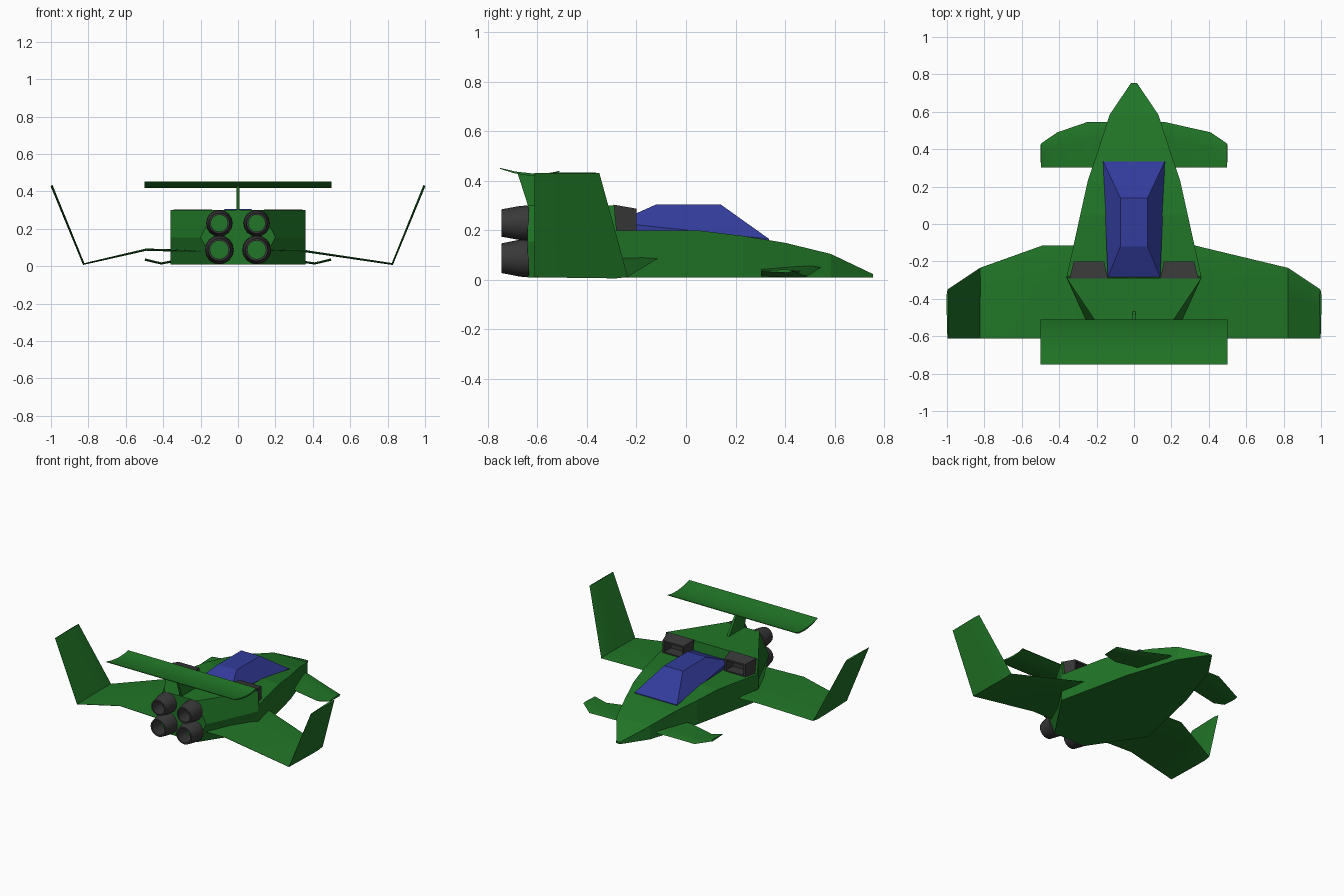
import bpy, bmesh, math
from mathutils import Vector

if "Cube" in bpy.data.objects:
    bpy.data.objects.remove(bpy.data.objects["Cube"])


def material(name, rgb):
    m = bpy.data.materials.new(name)
    m.diffuse_color = (*rgb, 1)
    m.use_nodes = True
    m.node_tree.nodes["Principled BSDF"].inputs["Base Color"].default_value = m.diffuse_color
    return m


GREEN = material("green_paint", (0.015, 0.18, 0.02))
BLUE = material("blue_glass", (0.033, 0.045, 0.33))
DARK = material("dark_metal", (0.04, 0.04, 0.04))


def loft(name, rings, mat, caps=(True, True), loop=False, smooth=None):
    """Skin a list of equal-length point rings into one mesh object."""
    bm = bmesh.new()
    vs = [[bm.verts.new(p) for p in r] for r in rings]
    n = len(rings[0])
    pairs = list(zip(vs, vs[1:])) + ([(vs[-1], vs[0])] if loop else [])
    for a, b in pairs:
        for i in range(n):
            j = (i + 1) % n
            bm.faces.new((a[i], a[j], b[j], b[i]))
    if not loop:
        if caps[0]:
            bm.faces.new(vs[0])
        if caps[1]:
            bm.faces.new(vs[-1])
    bmesh.ops.recalc_face_normals(bm, faces=bm.faces)
    me = bpy.data.meshes.new(name)
    bm.to_mesh(me)
    bm.free()
    me.materials.append(mat)
    ob = bpy.data.objects.new(name, me)
    bpy.context.collection.objects.link(ob)
    if smooth:
        bpy.ops.object.select_all(action='DESELECT')
        ob.select_set(True)
        bpy.context.view_layer.objects.active = ob
        bpy.ops.object.shade_smooth_by_angle(angle=math.radians(smooth))
    return ob


def wing(name, stations, side):
    """Thin aerofoil through stations (x, leading y, trailing y, z)."""
    section = [(0, 0), (0.12, 1), (0.4, 0.9), (1, 0.15), (1, -0.15), (0.4, -0.9), (0.12, -1)]
    rings = []
    for i, (x, le, te, z) in enumerate(stations):
        a, b = stations[max(i - 1, 0)], stations[min(i + 1, len(stations) - 1)]
        d = Vector((b[0] - a[0], b[3] - a[3])).normalized()
        t = 0.006
        rings.append([(side * (x - d.y * t * h), le + (te - le) * c, z + d.x * t * h)
                      for c, h in section])
    loft(name, rings, GREEN, smooth=75)


# Fuselage: y, top half width, middle half width, deck height
hull = [(0.755, 0.015, 0.015, 0.024), (0.585, 0.13, 0.13, 0.105),
        (0.40, 0.19, 0.19, 0.15), (0.23, 0.247, 0.247, 0.178),
        (0.05, 0.287, 0.287, 0.20), (-0.28, 0.36, 0.36, 0.20),
        (-0.29, 0.36, 0.36, 0.30), (-0.64, 0.125, 0.2, 0.30)]
loft("fuselage", [[(-w, y, z), (w, y, z), (m, y, (z + 0.01) / 2),
                   (w, y, 0.01), (-w, y, 0.01), (-m, y, (z + 0.01) / 2)]
                  for y, w, m, z in hull], GREEN)


# Canopy: skirt, glass base and flat roof
def quad(front, back):
    (wf, yf, zf), (wb, yb, zb) = front, back
    return [(-wf, yf, zf), (wf, yf, zf), (wb, yb, zb), (-wb, yb, zb)]


loft("canopy", [quad((0.165, 0.335, 0.15), (0.14, -0.285, 0.18)),
                quad((0.165, 0.335, 0.166), (0.14, -0.285, 0.232)),
                quad((0.073, 0.14, 0.305), (0.073, -0.12, 0.305))], BLUE)

# Main wings with upturned tips; the inner stations differ from side to side
outer = [(0.825, -0.235, -0.612, 0.012), (0.997, -0.35, -0.612, 0.432)]
wing("left_wing", [(0.2, -0.115, -0.612, 0.08), (0.49, -0.115, -0.612, 0.089)] + outer, -1)
wing("right_wing", [(0.15, -0.115, -0.612, 0.085), (0.325, -0.115, -0.612, 0.086)] + outer, 1)

# Small nose wings
tip = [(0.41, 0.49, 0.303, 0.015), (0.498, 0.43, 0.303, 0.036)]
wing("left_nose_wing", [(0.08, 0.545, 0.303, 0.042), (0.25, 0.545, 0.303, 0.046)] + tip, -1)
wing("right_nose_wing", [(0.05, 0.545, 0.303, 0.044), (0.165, 0.545, 0.303, 0.05)] + tip, 1)

# Rear spoiler: curved profile swept across
top = [(-0.752, 0.453), (-0.69, 0.438), (-0.62, 0.43), (-0.55, 0.432), (-0.51, 0.441)]
low = [(-0.51, 0.437), (-0.55, 0.422), (-0.62, 0.419), (-0.69, 0.43), (-0.752, 0.449)]
loft("rear_spoiler", [[(x, y, z) for y, z in top + low] for x in (-0.5, 0.5)], GREEN, smooth=40)

# Spoiler strut, leaning backwards
fin = [(-0.46, 0.29), (-0.56, 0.428), (-0.68, 0.43), (-0.635, 0.29)]
loft("spoiler_strut", [[(x, y, z) for y, z in fin] for x in (-0.008, 0.008)], GREEN)


# Air intakes: tapered boxes with a recessed mouth
def box_ring(y, x0, x1, z0, z1, side):
    return [(side * x0, y, z0), (side * x1, y, z0), (side * x1, y, z1), (side * x0, y, z1)]


for side, word in ((-1, "left"), (1, "right")):
    loft(word + "_intake", [box_ring(-0.292, 0.14, 0.345, 0.195, 0.304, side),
                            box_ring(-0.2, 0.16, 0.322, 0.195, 0.288, side),
                            box_ring(-0.2, 0.172, 0.31, 0.208, 0.276, side),
                            box_ring(-0.275, 0.172, 0.31, 0.208, 0.276, side)], DARK)

# Engine nozzles: hollow tapered tubes in a two by two cluster
for row, z, r in (("upper", 0.23, 0.071), ("lower", 0.088, 0.077)):
    for side, word in ((-1, "left"), (1, "right")):
        prof = [(-0.635, r), (-0.67, r * 0.97), (-0.745, r * 0.78),
                (-0.745, r * 0.64), (-0.635, r * 0.76)]
        loft(f"{row}_{word}_nozzle",
             [[(side * 0.1 + q * math.cos(k * math.tau / 16), y, z + q * math.sin(k * math.tau / 16))
               for k in range(16)] for y, q in prof], DARK, loop=True, smooth=35)
